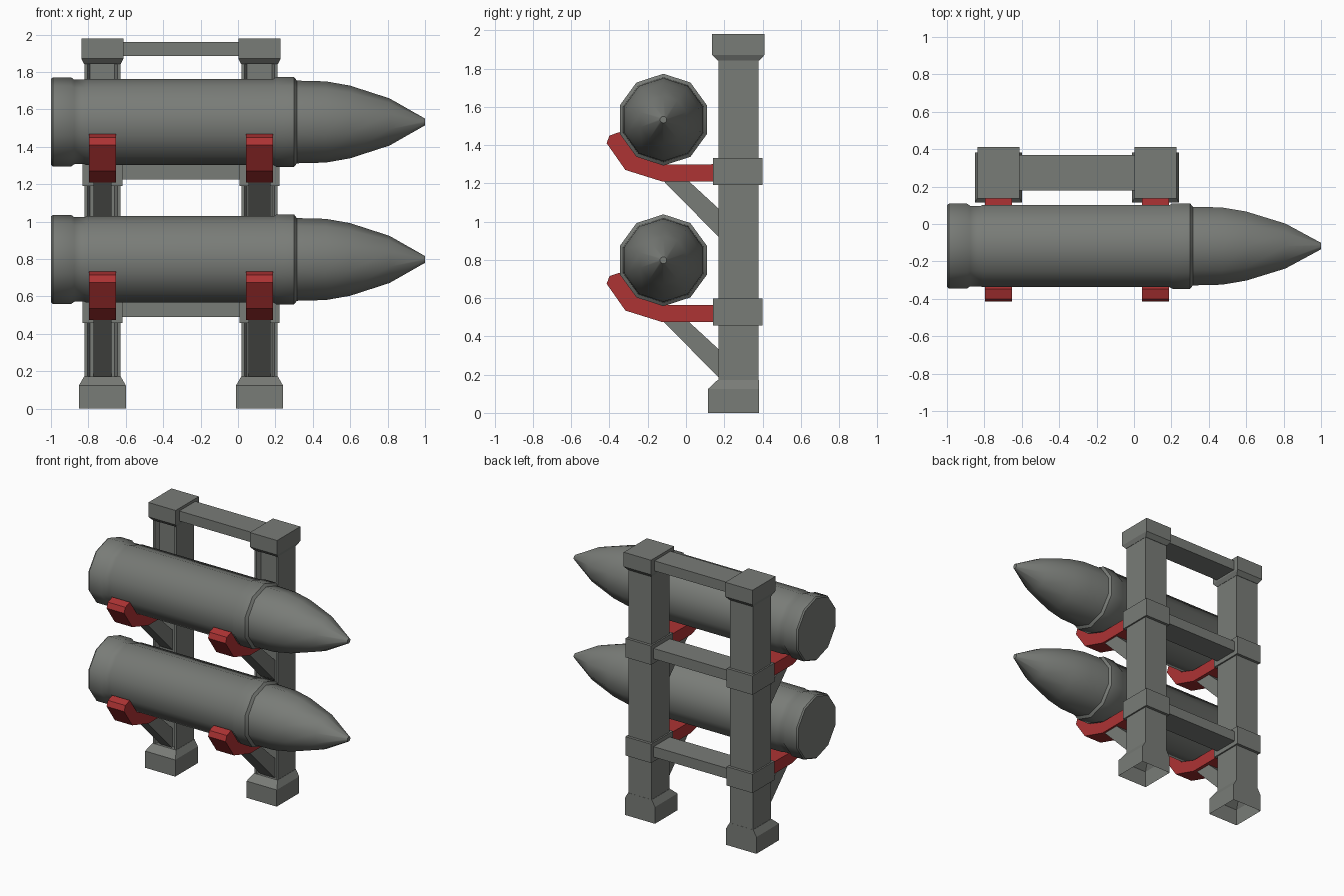
import bpy, bmesh, math

if "Cube" in bpy.data.objects:
    bpy.data.objects.remove(bpy.data.objects["Cube"])


def material(name, rgb):
    m = bpy.data.materials.new(name)
    m.diffuse_color = (*rgb, 1)
    m.use_nodes = True
    m.node_tree.nodes["Principled BSDF"].inputs["Base Color"].default_value = m.diffuse_color
    return m


GREY = material("warm grey", (0.19, 0.2, 0.185))
RED = material("cradle red", (0.42, 0.033, 0.034))


def finish(name, bm, mat):
    bmesh.ops.recalc_face_normals(bm, faces=bm.faces)
    me = bpy.data.meshes.new(name)
    bm.to_mesh(me)
    bm.free()
    me.materials.append(mat)
    ob = bpy.data.objects.new(name, me)
    bpy.context.collection.objects.link(ob)
    return ob


def loft(name, rings, mat, cap_start=True):
    """Bridge a list of equal-length point rings and cap the ends."""
    bm = bmesh.new()
    loops = [[bm.verts.new(p) for p in r] for r in rings]
    n = len(loops[0])
    for a, b in zip(loops, loops[1:]):
        for i in range(n):
            j = (i + 1) % n
            bm.faces.new((a[i], a[j], b[j], b[i]))
    bm.faces.new(loops[-1])
    if cap_start:
        bm.faces.new(loops[0])
    return finish(name, bm, mat)


def rect(cx, hw, y0, y1, z):
    return [(cx - hw, y0, z), (cx + hw, y0, z), (cx + hw, y1, z), (cx - hw, y1, z)]


def box(name, cx, hw, y0, y1, z0, z1, mat=GREY):
    return loft(name, [rect(cx, hw, y0, y1, z0), rect(cx, hw, y0, y1, z1)], mat)


def side_prism(name, profile, cx, hw, dz, mat):
    """Extrude a (y, z) profile along x."""
    return loft(name, [[(x, y, z + dz) for y, z in profile] for x in (cx - hw, cx + hw)], mat)


LEVELS = (0.0, 0.735)
POSTS = (("left", -0.725, 0.048), ("right", 0.115, 0.058))

# Channel post section, grooved on the front
CHANNEL = [(-0.096, 0.17), (-0.08, 0.17), (-0.066, 0.20), (0.066, 0.20),
           (0.08, 0.17), (0.096, 0.17), (0.096, 0.38), (-0.096, 0.38)]
# Cradle arm and brace side profiles for the lower level
ARM = [(0.15, 0.475), (-0.125, 0.475), (-0.317, 0.535), (-0.415, 0.675), (-0.40, 0.715),
       (-0.347, 0.733), (-0.26, 0.61), (-0.12, 0.563), (0.15, 0.565)]
BRACE = [(-0.13, 0.49), (0.19, 0.165), (0.19, 0.315), (0.0, 0.49)]

for side, cx, brace_hw in POSTS:
    loft(side + "_post", [[(cx + x, y, z) for x, y in CHANNEL] for z in (0.16, 1.86)], GREY)
    # Flared foot, open underneath
    loft(side + "_foot", [rect(cx, 0.125, 0.115, 0.381, 0),
                          rect(cx, 0.125, 0.115, 0.381, 0.125),
                          rect(cx, 0.098, 0.165, 0.381, 0.172)], GREY, cap_start=False)
    # Cap with tapered underside
    loft(side + "_cap", [rect(cx, 0.098, 0.165, 0.383, 1.842),
                         rect(cx, 0.113, 0.137, 0.411, 1.872),
                         rect(cx, 0.113, 0.137, 0.411, 1.98)], GREY)
    for i, dz in enumerate(LEVELS):
        tag = f"{side}_{i + 1}"
        box("collar_" + tag, cx, 0.107, 0.142, 0.401, 0.457 + dz, 0.598 + dz)
        side_prism("cradle_arm_" + tag, ARM, cx, 0.0725, dz, RED)
        side_prism("brace_" + tag, BRACE, cx, brace_hw, dz, GREY)

# Cross bars between the posts
for name, z0, z1 in (("top_bar", 1.885, 1.96), ("lower_bar", 0.49, 0.568), ("middle_bar", 1.225, 1.303)):
    box(name, -0.305, 0.33, 0.18, 0.37, z0, z1)

# Ten-sided shells: (x, radius) profile
SHELL = [(-1.0, 0.23), (-0.99, 0.238), (-0.892, 0.238), (-0.875, 0.226), (-0.82, 0.226),
         (-0.81, 0.231), (0.19, 0.231), (0.205, 0.24), (0.30, 0.24), (0.315, 0.221),
         (0.47, 0.217), (0.60, 0.194), (0.81, 0.126), (1.0, 0.018)]
for i, dz in enumerate(LEVELS):
    rings = []
    for x, r in SHELL:
        rings.append([(x, -0.118 + r * math.sin(k * math.pi / 5),
                       0.798 + dz + r * math.cos(k * math.pi / 5)) for k in range(10)])
    ob = loft(f"shell_{i + 1}", rings, GREY)
    bpy.ops.object.select_all(action='DESELECT')
    ob.select_set(True)
    bpy.context.view_layer.objects.active = ob
    bpy.ops.object.shade_smooth_by_angle(angle=math.radians(37))
